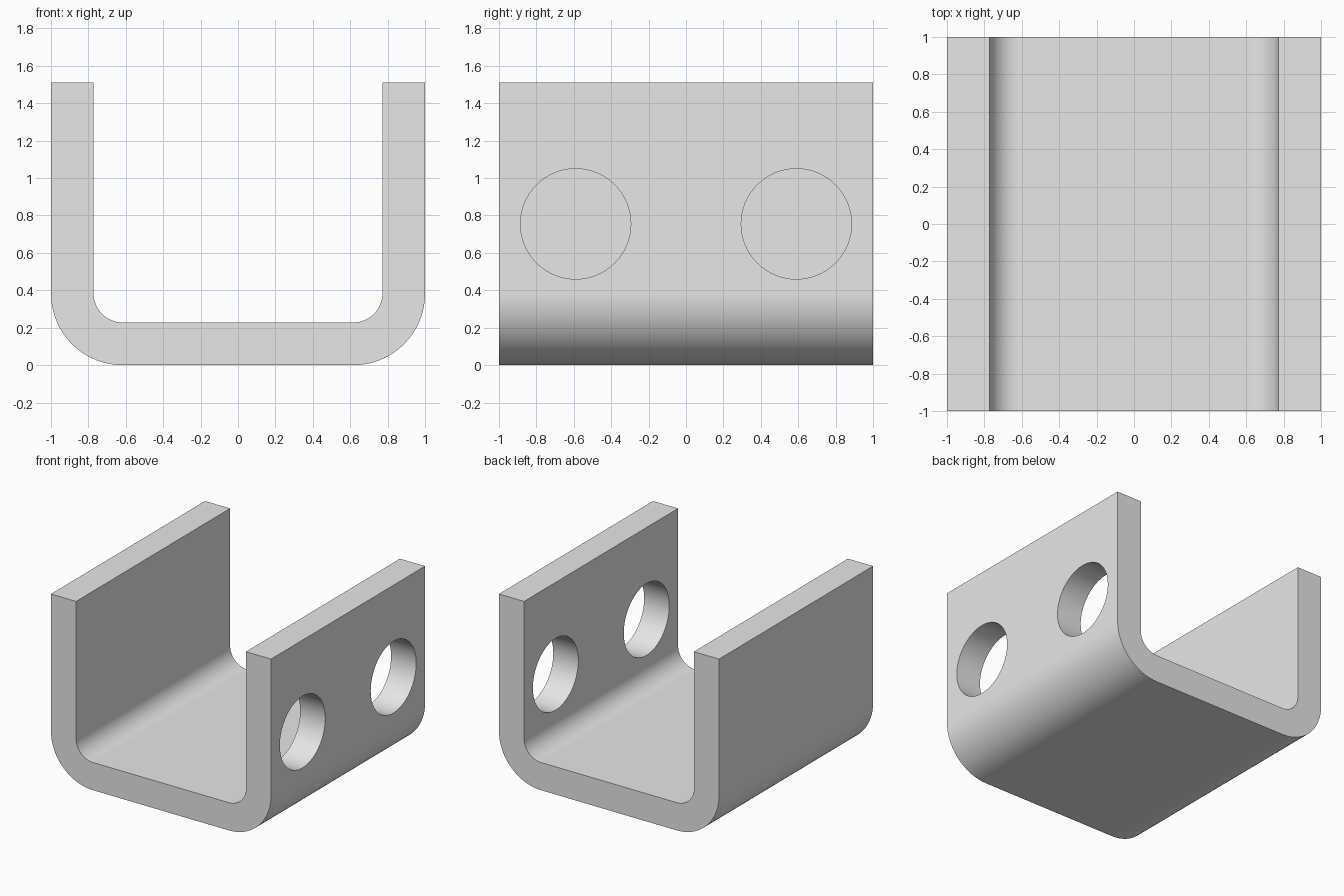
import bpy, bmesh, math
from mathutils import Matrix

cube = bpy.data.objects.get("Cube")
if cube:
    bpy.data.objects.remove(cube, do_unlink=True)

HEIGHT, WALL, OUTER_R = 1.51, 0.228, 0.383
INNER_R = OUTER_R - WALL
HOLE_R, HOLE_Y, HOLE_Z = 0.295, 0.59, 0.755

grey = bpy.data.materials.new("plain grey")
grey.use_nodes = True
grey.diffuse_color = (0.8, 0.8, 0.8, 1)
grey.node_tree.nodes["Principled BSDF"].inputs["Base Color"].default_value = (0.8, 0.8, 0.8, 1)


def add_object(name, bm):
    bmesh.ops.recalc_face_normals(bm, faces=bm.faces)
    mesh = bpy.data.meshes.new(name)
    bm.to_mesh(mesh)
    bm.free()
    mesh.materials.append(grey)
    obj = bpy.data.objects.new(name, mesh)
    bpy.context.collection.objects.link(obj)
    return obj


def bend(radius, steps=24):
    """Quarter arc of the +x corner, from the floor up to the wall."""
    cx, cz = 1 - OUTER_R, OUTER_R
    angles = [math.pi / 2 * i / steps for i in range(steps + 1)]
    return [(cx + radius * math.sin(a), cz - radius * math.cos(a)) for a in angles]


# U-shaped channel: one half of the section, mirrored, then extruded along y
outer = bend(OUTER_R) + [(1, HEIGHT)]
inner = bend(INNER_R) + [(1 - WALL, HEIGHT)]
mirror = lambda pts: [(-x, z) for x, z in pts]
section = outer + inner[::-1] + mirror(inner) + mirror(outer)[::-1]

bm = bmesh.new()
face = bm.faces.new([bm.verts.new((x, -1, z)) for x, z in section])
ext = bmesh.ops.extrude_face_region(bm, geom=[face])
bmesh.ops.translate(bm, vec=(0, 2, 0),
                    verts=[v for v in ext["geom"] if isinstance(v, bmesh.types.BMVert)])
channel = add_object("u_channel", bm)

# Two round holes through the +x wall
bm = bmesh.new()
for side in (-1, 1):
    place = Matrix.Translation((1 - WALL / 2, side * HOLE_Y, HOLE_Z)) @ Matrix.Rotation(math.pi / 2, 4, "Y")
    bmesh.ops.create_cone(bm, cap_ends=True, segments=64, radius1=HOLE_R,
                          radius2=HOLE_R, depth=WALL * 2, matrix=place)
cutter = add_object("hole_cutter", bm)
cutter.hide_render = True

cut = channel.modifiers.new("holes", "BOOLEAN")
cut.operation = "DIFFERENCE"
cut.solver = "EXACT"
cut.object = cutter

bpy.ops.object.select_all(action="DESELECT")
channel.select_set(True)
bpy.context.view_layer.objects.active = channel
bpy.ops.object.modifier_apply(modifier=cut.name)
bpy.data.objects.remove(cutter, do_unlink=True)

# Smooth bends and holes, with the large faces kept flat
bpy.ops.object.shade_smooth_by_angle(angle=math.radians(30))
weighted = channel.modifiers.new("flat_walls", "WEIGHTED_NORMAL")
weighted.keep_sharp = True
